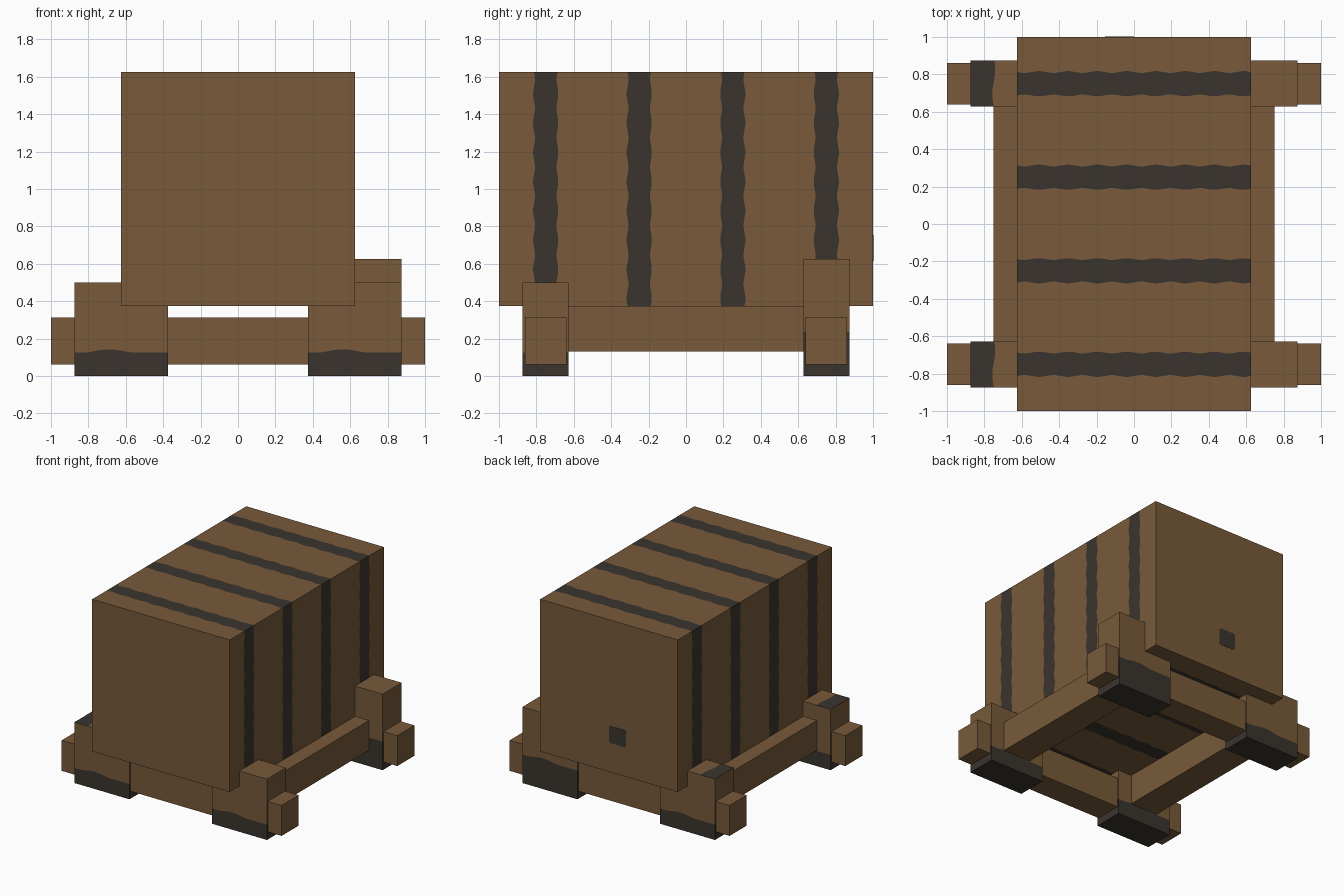
import bpy, math

if "Cube" in bpy.data.objects:
    bpy.data.objects.remove(bpy.data.objects["Cube"])


def material(name, rgb):
    m = bpy.data.materials.new(name)
    m.diffuse_color = (*rgb, 1)
    m.use_nodes = True
    m.node_tree.nodes["Principled BSDF"].inputs["Base Color"].default_value = m.diffuse_color
    return m


BROWN = material("brown wood", (0.188, 0.102, 0.0423))
DARK = material("dark charcoal", (0.0423, 0.0343, 0.0265))


def rect_loop(a0, a1, b0, b1, n):
    """Points round a rectangle, n per side, each with its distance along the loop."""
    corners = [(a0, b0), (a1, b0), (a1, b1), (a0, b1)]
    pts, dist = [], 0
    for i in range(4):
        p, q = corners[i], corners[(i + 1) % 4]
        length = math.dist(p, q)
        for k in range(n):
            t = k / n
            pts.append((p[0] + (q[0] - p[0]) * t, p[1] + (q[1] - p[1]) * t, dist + length * t))
        dist += length
    return pts


def loft(name, rings, bands, caps=(0, 0)):
    """Join rings of equal size; bands give the colour of each span, caps of each end (None = open)."""
    n = len(rings[0])
    verts = [p for r in rings for p in r]
    faces, mats = [], []
    for r, band in enumerate(bands):
        for i in range(n):
            j = (i + 1) % n
            faces.append((r * n + i, r * n + j, (r + 1) * n + j, (r + 1) * n + i))
            mats.append(band)
    last = (len(rings) - 1) * n
    if caps[0] is not None:
        faces.append(tuple(reversed(range(n))))
        mats.append(caps[0])
    if caps[1] is not None:
        faces.append(tuple(range(last, last + n)))
        mats.append(caps[1])
    me = bpy.data.meshes.new(name)
    me.from_pydata(verts, [], faces)
    me.materials.append(BROWN)
    me.materials.append(DARK)
    me.polygons.foreach_set("material_index", mats)
    # keep normals pointing outward
    import bmesh
    bm = bmesh.new()
    bm.from_mesh(me)
    bmesh.ops.recalc_face_normals(bm, faces=bm.faces)
    bm.to_mesh(me)
    bm.free()
    ob = bpy.data.objects.new(name, me)
    bpy.context.collection.objects.link(ob)
    return ob


def box(name, x0, x1, y0, y1, z0, z1):
    loop = rect_loop(x0, x1, y0, y1, 1)
    return loft(name, [[(x, y, z) for x, y, _ in loop] for z in (z0, z1)], [0])


# Crate with four ragged dark straps running right round it
loop = rect_loop(-0.625, 0.625, 0.375, 1.625, 48)
rings, bands = [[(x, -1, z) for x, z, _ in loop]], [0]
for c in (-0.75, -0.25, 0.25, 0.75):
    for side in (-1, 1):
        rings.append([(x, c + side * (0.0625 + 0.005 * math.sin(2 * math.pi * s / 0.15625)), z)
                      for x, z, s in loop])
    bands += [1, 0]
rings.append([(x, 1, z) for x, z, _ in loop])
loft("crate", rings, bands)

# Small dark plug hole on the back
w, h, c = 0.077, 0.07, 0.018
corner = [(w, h - c), (w - 0.3 * c, h - 0.3 * c), (w - c, h)]
outline = []
for sx, sz in ((1, 1), (-1, 1), (-1, -1), (1, -1)):
    part = [(sx * x, sz * z) for x, z in corner]
    outline += part if sx * sz > 0 else part[::-1]
loft("back_plug", [[(x - 0.077, y, z + 0.685) for x, z in outline] for y in (0.998, 1.002)], [1], (1, 1))

# Axle beams, front and back
for label, sy in (("front", -1), ("back", 1)):
    y0, y1 = sorted((sy * 0.64, sy * 0.862))
    box(label + "_axle", -1, 1, y0, y1, 0.0625, 0.3125)

# Side rails
for label, sx in (("left", -1), ("right", 1)):
    x0, x1 = sorted((sx * 0.5, sx * 0.75))
    box(label + "_rail", x0, x1, -0.63, 0.63, 0.13, 0.375)

# Feet with dark ragged soles, and posts on their outer halves
for ylabel, sy in (("front", -1), ("back", 1)):
    for xlabel, sx in (("left", -1), ("right", 1)):
        name = ylabel + "_" + xlabel
        tall = sx > 0 and sy > 0
        sole = 0.235 if tall else 0.125
        x0, x1 = sorted((sx * 0.375, sx * 0.875))
        y0, y1 = sorted((sy * 0.6275, sy * 0.8735))
        loop = rect_loop(x0, x1, y0, y1, 16)
        edge = [(x, y, sole + 0.017 * max(0, math.cos((s % 0.746 - 0.185) * 14))
                 * (abs(s % 0.746 - 0.185) < 0.115)) for x, y, s in loop]
        loft(name + "_foot", [[(x, y, 0) for x, y, _ in loop], edge,
                              [(x, y, 0.375) for x, y, _ in loop]], [1, 0], (1, None))

        # post; left ones have a dark patch along the outer edge of the top
        top = 0.625 if tall else 0.5
        loop = rect_loop(y0, y1, 0.375, top, 12)
        rings = [[(sx * 0.875, y, z) for y, z, _ in loop],
                 [(sx * (0.75 + 0.008 * math.sin((y - y0) * 24)), y, z) for y, z, _ in loop],
                 [(sx * 0.625, y, z) for y, z, _ in loop]]
        post = loft(name + "_post", rings, [0, 0])
        if sx < 0:
            for p in post.data.polygons:
                if p.normal.z > 0.9 and p.center.x < -0.77:
                    p.material_index = 1
